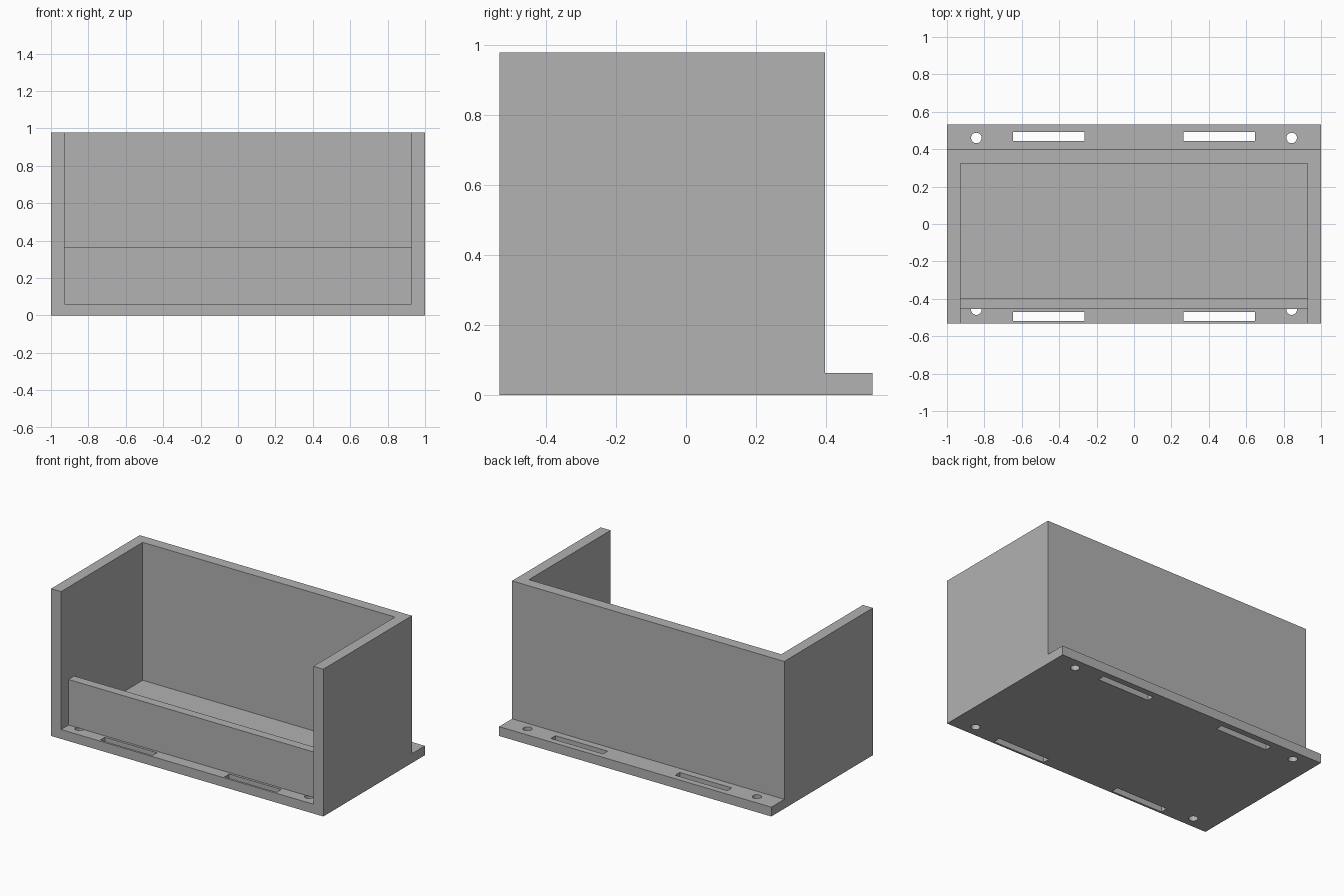
import bpy
import bmesh
from mathutils import Matrix, Vector

cube = bpy.data.objects.get("Cube")
if cube:
    bpy.data.objects.remove(cube, do_unlink=True)

HALF_X, HALF_Y = 1.0, 0.533
FLOOR, TOP = 0.062, 0.978
WALL = 0.073
BACK = 0.397

grey = bpy.data.materials.new("plain grey")
grey.use_nodes = True
colour = (0.445, 0.445, 0.445, 1)
grey.diffuse_color = colour
grey.node_tree.nodes["Principled BSDF"].inputs["Base Color"].default_value = colour


def finish(name, bm):
    bmesh.ops.recalc_face_normals(bm, faces=bm.faces)
    mesh = bpy.data.meshes.new(name)
    bm.to_mesh(mesh)
    bm.free()
    mesh.materials.append(grey)
    obj = bpy.data.objects.new(name, mesh)
    bpy.context.collection.objects.link(obj)
    return obj


def add_box(bm, low, high):
    low, high = Vector(low), Vector(high)
    matrix = Matrix.Translation((low + high) / 2) @ Matrix.Diagonal((high - low).to_4d())
    bmesh.ops.create_cube(bm, size=1, matrix=matrix)


def box(name, low, high):
    bm = bmesh.new()
    add_box(bm, low, high)
    return finish(name, bm)


# Base plate, with a flange behind the back wall
base = box("base_plate", (-HALF_X, -HALF_Y, 0), (HALF_X, HALF_Y, FLOOR))

# Screw holes and strap slots along the front and back edges
bm = bmesh.new()
for side in (-1, 1):
    x_low, x_high = sorted((side * 0.265, side * 0.648))
    for hole_y, slot_y in ((-0.458, -0.495), (0.46, 0.468)):
        add_box(bm, (x_low, slot_y - 0.024, -0.1), (x_high, slot_y + 0.024, 0.2))
        bmesh.ops.create_cone(bm, cap_ends=True, segments=32, radius1=0.028,
                              radius2=0.028, depth=0.3,
                              matrix=Matrix.Translation((side * 0.843, hole_y, 0.05)))
cutter = finish("hole_cutter", bm)
cutter.hide_render = True
cut = base.modifiers.new("holes", 'BOOLEAN')
cut.operation = 'DIFFERENCE'
cut.solver = 'EXACT'
cut.object = cutter
bpy.context.view_layer.objects.active = base
bpy.ops.object.modifier_apply(modifier=cut.name)
bpy.data.objects.remove(cutter, do_unlink=True)

# Two side walls and the back wall, as one U-shaped profile pulled upward
inner = HALF_X - WALL
half = [(HALF_X, BACK), (HALF_X, -HALF_Y), (inner, -HALF_Y), (inner, BACK - WALL)]
outline = half + [(-x, y) for x, y in reversed(half)]
bm = bmesh.new()
profile = bm.faces.new([bm.verts.new((x, y, FLOOR)) for x, y in outline])
raised = bmesh.ops.extrude_face_region(bm, geom=[profile], use_keep_orig=True)
bmesh.ops.translate(bm, vec=(0, 0, TOP - FLOOR),
                    verts=[v for v in raised["geom"] if isinstance(v, bmesh.types.BMVert)])
finish("side_and_back_walls", bm)

# Low retaining wall set back from the front edge
box("front_lip", (-inner, -0.455, FLOOR), (inner, -0.395, 0.365))
